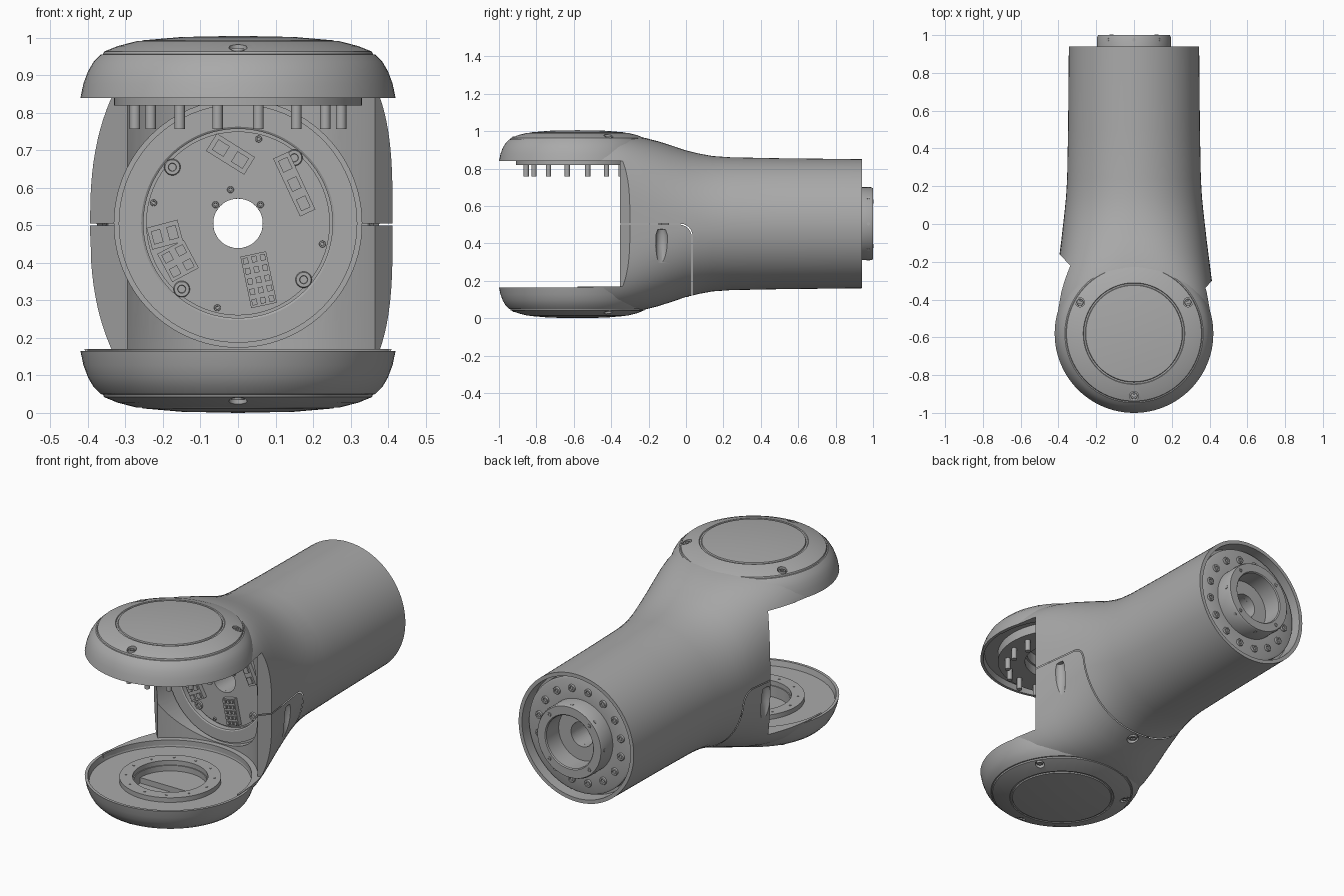
import bpy, bmesh
from math import sin, cos, pi, radians, copysign
from mathutils import Matrix, Vector

if "Cube" in bpy.data.objects:
    bpy.data.objects.remove(bpy.data.objects["Cube"])

grey = bpy.data.materials.new("plain_grey")
grey.use_nodes = True
grey.diffuse_color = (0.4, 0.4, 0.4, 1)
grey.node_tree.nodes["Principled BSDF"].inputs["Base Color"].default_value = (0.4, 0.4, 0.4, 1)

MID = 0.505          # height of the tube axis
HUB = -0.58          # y of the joint axis
made = []


def finish(name, bm, matrix=Matrix()):
    bmesh.ops.remove_doubles(bm, verts=bm.verts, dist=1e-5)
    bm.transform(matrix)
    bmesh.ops.recalc_face_normals(bm, faces=bm.faces)
    mesh = bpy.data.meshes.new(name)
    bm.to_mesh(mesh)
    bm.free()
    mesh.materials.append(grey)
    ob = bpy.data.objects.new(name, mesh)
    bpy.context.collection.objects.link(ob)
    made.append(ob)
    return ob


def place(x, y, z, axis="z", roll=0):
    turn = {"z": Matrix(), "front": Matrix.Rotation(pi / 2, 4, "X"),
            "back": Matrix.Rotation(-pi / 2, 4, "X"), "x": Matrix.Rotation(pi / 2, 4, "Y")}[axis]
    return Matrix.Translation((x, y, z)) @ turn @ Matrix.Rotation(roll, 4, "Z")


def revolve(name, profile, matrix, closed=False, steps=96):
    bm = bmesh.new()
    vs = [bm.verts.new((r, 0, h)) for r, h in profile]
    for a, b in zip(vs, vs[1:] + (vs[:1] if closed else [])):
        bm.edges.new((a, b))
    bmesh.ops.spin(bm, geom=bm.verts[:] + bm.edges[:], axis=(0, 0, 1), cent=(0, 0, 0),
                   angle=2 * pi, steps=steps, use_merge=False)
    return finish(name, bm, matrix)


def rod(name, r, lo, hi, matrix, steps=24):
    return revolve(name, [(0, lo), (r, lo), (r, hi), (0, hi)], matrix, steps=steps)


def ring(name, r0, r1, lo, hi, matrix):
    return revolve(name, [(r0, lo), (r1, lo), (r1, hi), (r0, hi)], matrix, True)


def screw(name, r, matrix):
    # Flat head with a sunken socket
    return revolve(name, [(0, -.01), (r, -.01), (r, .004), (r * .9, .008), (r * .5, .008),
                          (r * .45, .001), (0, .001)], matrix, steps=18)


def prism(name, points, depth, matrix):
    # Polygon in local xy, pushed along local z
    bm = bmesh.new()
    face = bm.faces.new([bm.verts.new((x, y, 0)) for x, y in points])
    out = bmesh.ops.extrude_face_region(bm, geom=[face])
    bmesh.ops.translate(bm, vec=(0, 0, depth),
                        verts=[g for g in out["geom"] if isinstance(g, bmesh.types.BMVert)])
    return finish(name, bm, matrix)


def block(name, w, h, depth, matrix):
    return prism(name, [(-w / 2, -h / 2), (w / 2, -h / 2), (w / 2, h / 2), (-w / 2, h / 2)], depth, matrix)


def cut(target, cutters):
    for c in cutters:
        c.hide_render = True
        mod = target.modifiers.new("cut", "BOOLEAN")
        mod.operation, mod.solver, mod.object = "DIFFERENCE", "EXACT", c
    graph = bpy.context.evaluated_depsgraph_get()
    mesh = bpy.data.meshes.new_from_object(target.evaluated_get(graph))
    target.modifiers.clear()
    target.data = mesh
    for c in cutters:
        made.remove(c)
        bpy.data.objects.remove(c)


# Outer body: rounded sections (y, half width, half height, squareness)
stations = [(-.58, .44, .475, 4), (-.46, .432, .475, 4), (-.36, .42, .474, 3.7), (-.29, .411, .469, 3.3),
            (-.22, .402, .459, 2.9), (-.15, .393, .441, 2.6), (-.08, .384, .419, 2.4),
            (0, .375, .392, 2.2), (.07, .367, .375, 2.1), (.14, .36, .362, 2.04),
            (.24, .354, .355, 2), (.5, .349, .35, 2), (.94, .345, .345, 2)]
bm = bmesh.new()
loops = []
for y, w, h, n in stations:
    loop = []
    for i in range(96):
        c, s = cos(2 * pi * i / 96), sin(2 * pi * i / 96)
        loop.append(bm.verts.new((copysign(w * abs(c) ** (2 / n), c), y,
                                  MID + copysign(h * abs(s) ** (2 / n), s))))
    loops.append(loop)
for a, b in zip(loops, loops[1:]):
    for i in range(96):
        bm.faces.new((a[i], a[i - 1], b[i - 1], b[i]))
bm.faces.new(loops[0])
bm.faces.new(loops[-1])
body = finish("arm_body", bm)

# Cutters: fork opening, hub pockets, bore, rear recess, cover seam, side grips
opening = [(-.9, .39), (-.2, -.37), (.33, -.395), (1, .38), (1, -2), (-1, -2)]
seam = [(-.7, MID), (-.03, MID)]
seam += [(-.03 + .065 * sin(a * pi / 12), MID - .065 + .065 * cos(a * pi / 12)) for a in range(1, 7)]
seam += [(.035, -.2)]
inner = [(y - (.005 if i > 1 else 0), z - (.005 if i < len(seam) - 1 else 0))
         for i, (y, z) in enumerate(seam)]
to_side = Matrix(((0, 0, 1, -.6), (1, 0, 0, 0), (0, 1, 0, 0), (0, 0, 0, 1)))
cutters = [
    prism("cut_opening", opening, .67, place(0, 0, .17)),
    rod("cut_sweep", .43, .17, .84, place(0, HUB, 0), 96),
    rod("cut_pocket", .4, .105, .905, place(0, HUB, 0), 96),
    rod("cut_bore", .33, .1, .6, place(0, 0, MID, "front"), 96),
    rod("cut_rear", .325, .86, 1.2, place(0, 0, MID, "back"), 96),
    rod("cut_axis", .066, -.6, 1.2, place(0, 0, MID, "back"), 48),
    prism("cut_seam", seam + inner[::-1], 1.2, to_side),
    rod("cut_cover_screw", .03, 0, .125, place(0, -.01, 0))]
for side in (-1, 1):
    grip = [(0, -.135), (.016, -.125), (.024, -.09), (.032, .03), (.031, .09), (.022, .118), (0, .122)]
    cutters.append(revolve("cut_grip", grip, place(side * .392, -.13, .355), steps=32))
cut(body, cutters)
screw("cover_screw", .024, place(0, -.01, .12) @ Matrix.Rotation(pi, 4, "X"))

# Joint caps, upper and lower
cap = [(0, 1.005), (.15, 1.002), (.255, .993), (.258, .987), (.266, .987), (.269, .991), (.32, .978),
       (.357, .963), (.36, .956), (.366, .955), (.385, .936), (.4, .91), (.412, .878), (.42, .84),
       (.405, .84), (.398, .87), (.18, .87), (.18, .93), (0, .93)]
for name, low in (("upper", False), ("lower", True)):
    shape = [(r, 1.005 - z if low else z) for r, z in cap]
    shell = revolve(name + "_cap", shape, place(0, HUB, 0))
    flip = Matrix.Rotation(pi if low else 0, 4, "Y")
    spots = [Vector((.33 * cos(radians(a)), HUB + .33 * sin(radians(a)), .012 if low else .993))
             for a in (30, 150, 270)]
    cut(shell, [rod("cut_hole", .024, -.035, .1, Matrix.Translation(p) @ flip) for p in spots])
    for p in spots:
        screw(name + "_cap_screw", .018, Matrix.Translation(p) @ flip @ Matrix.Translation((0, 0, -.03)))

# Upper mounting ring with pegs, lower bearing ring
ring("upper_ring", .19, .33, .82, .875, place(0, HUB, 0))
for i in range(16):
    a = (i + .5) * pi / 8
    rod("peg", .014, .757, .825, place(.28 * sin(a), HUB + .28 * cos(a), 0), 16)
ring("lower_ring", .185, .25, .125, .16, place(0, HUB, 0))
for i in range(12):
    a = i * pi / 6
    rod("ring_dot", .006, .158, .163, place(.218 * sin(a), HUB + .218 * cos(a), 0), 10)

# Front plate inside the bore
front = place(0, -.13, MID, "front")
revolve("front_plate", [(.066, -.04), (.066, -.012), (.245, -.012), (.245, -.02), (.252, -.02),
                        (.252, .012), (.258, .016), (.318, .016), (.318, 0), (.33, 0), (.33, -.04)],
        front, True)
FACE = -.118
for x, z in ((-.175, .655), (.15, .68), (.175, .355), (-.15, .33)):
    screw("plate_screw", .022, place(x, FACE, z, "front"))
for x, z in ((-.225, .56), (.055, .73), (.225, .45), (-.055, .28), (-.06, .555), (.06, .555), (-.02, .595)):
    screw("small_screw", .009, place(x, FACE, z, "front"))


def connector(name, x, z, w, h, turn, pins, rows=1):
    base = place(x, FACE, z, "front", radians(turn))
    block(name, w, h, .025, base)
    for i in range(pins):
        for j in range(rows):
            shift = ((i + .5) / pins - .5) * w, ((j + .5) / rows - .5) * h, .025
            block(name + "_pin", w / pins * .6, h / rows * .6, .008, base @ Matrix.Translation(shift))


connector("top_connector", -.02, .69, .12, .055, -32, 2)
connector("side_connector", .15, .61, .17, .045, -65, 3)
connector("left_connector", -.195, .475, .085, .06, 15, 2)
connector("square_connector", -.16, .405, .08, .085, 28, 2, 2)
connector("strip_connector", .055, .355, .14, .07, -78, 5, 3)

# Rear flange, hollow boss and bolts
rear = place(0, 0, MID, "back")
revolve("rear_flange", [(.066, .85), (.31, .85), (.31, .9), (.3, .905), (.195, .905), (.195, .99), (.19, 1),
                        (.145, 1), (.14, .995), (.14, .89), (.066, .89)], rear, True)
for i in range(16):
    a = (i + .5) * pi / 8
    screw("flange_bolt", .02, place(.25 * sin(a), .907, MID + .25 * cos(a), "back"))
for i in range(4):
    a = (i + .5) * pi / 2
    screw("boss_screw", .011, place(.168 * sin(a), 0.995, MID + .168 * cos(a), "back"))
for i in range(8):
    side = Matrix.Rotation(i * pi / 4, 4, "Y") @ Matrix.Translation((0, 0, .195))
    rod("boss_side_pin", .009, -.01, .002, place(0, .975, MID) @ side, 12)

# Smooth shading with sharp creases
bpy.ops.object.select_all(action="DESELECT")
for ob in made:
    ob.select_set(True)
bpy.context.view_layer.objects.active = body
bpy.ops.object.shade_smooth_by_angle(angle=radians(30))
